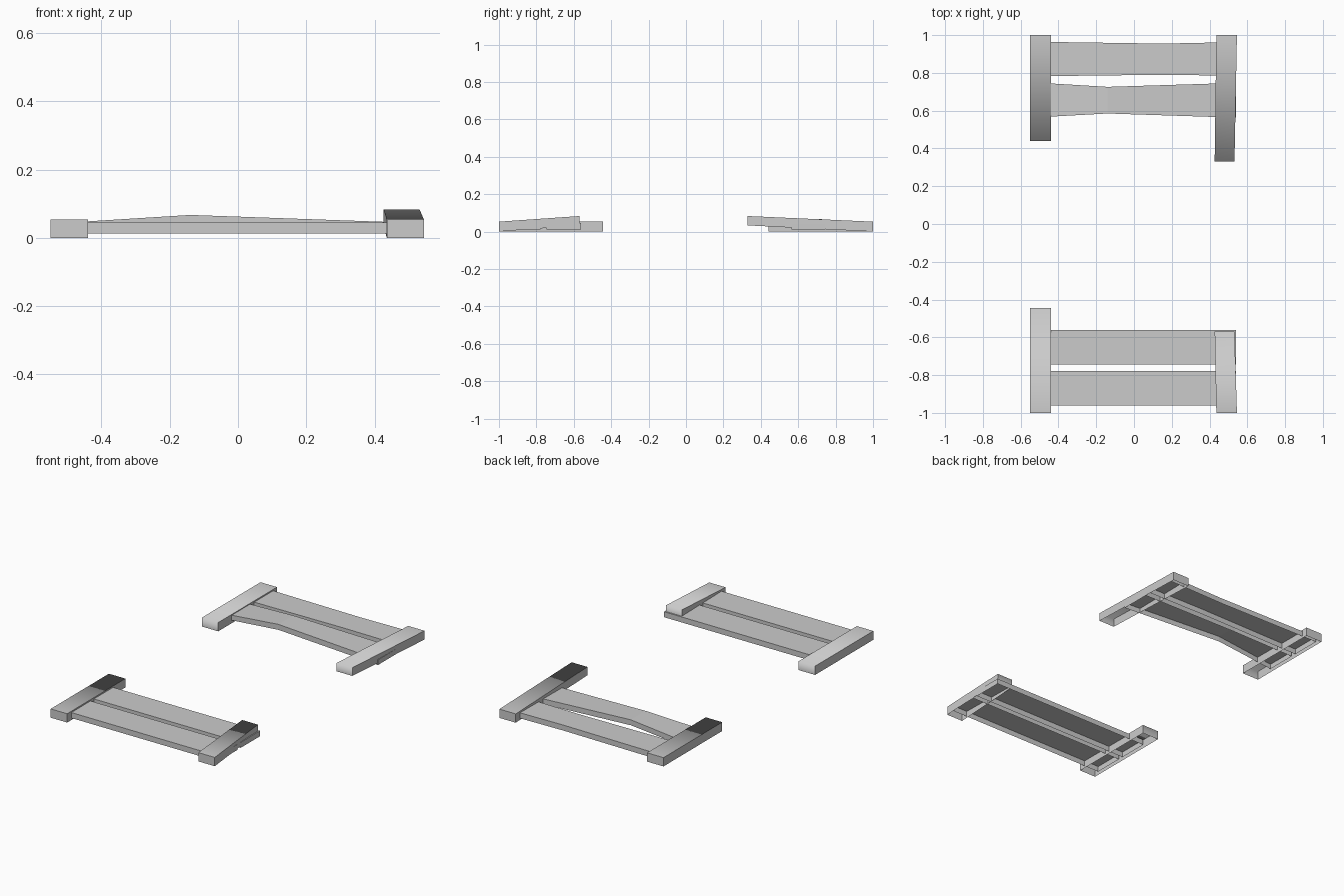
import bpy
import bmesh
from mathutils import Vector

cube = bpy.data.objects.get("Cube")
if cube:
    bpy.data.objects.remove(cube, do_unlink=True)

grey = bpy.data.materials.new("plain_grey")
grey.use_nodes = True
colour = (0.6, 0.6, 0.6, 1)
grey.diffuse_color = colour
grey.node_tree.nodes["Principled BSDF"].inputs["Base Color"].default_value = colour


def trough(name, sections, soft_end=False):
    """Open-bottomed beam lofted through four-corner sections
    (lower, upper, upper, lower); soft_end rounds the shading at the last end."""
    bm = bmesh.new()
    rings = [[bm.verts.new(Vector(p)) for p in s] for s in sections]
    for a, b in zip(rings, rings[1:]):
        for i in range(3):
            bm.faces.new((a[i], a[i + 1], b[i + 1], b[i]))
    bm.faces.new(rings[0])
    bm.faces.new(rings[-1][::-1])
    bmesh.ops.recalc_face_normals(bm, faces=bm.faces)
    # Make sure the top faces upward
    if max(bm.faces, key=lambda f: abs(f.normal.z)).normal.z < 0:
        bmesh.ops.reverse_faces(bm, faces=bm.faces)
    if soft_end:
        soft = set(rings[-1][1:3])
        for f in bm.faces:
            f.smooth = True
        for e in bm.edges:
            e.smooth = set(e.verts) == soft
    mesh = bpy.data.meshes.new(name)
    bm.to_mesh(mesh)
    bm.free()
    mesh.materials.append(grey)
    obj = bpy.data.objects.new(name, mesh)
    bpy.context.collection.objects.link(obj)
    return obj


def rail(name, stations):
    """Each station: x, near y, far y, low z, high z."""
    trough(name, [[(x, y0, z0), (x, y0, z1), (x, y1, z1), (x, y1, z0)]
                  for x, y0, y1, z0, z1 in stations])


def post(name, stations):
    """Each station: y, left x, right x, low z, high z; last one is the inner end."""
    trough(name, [[(x0, y, z0), (x0, y, z1), (x1, y, z1), (x1, y, z0)]
                  for y, x0, x1, z0, z1 in stations], soft_end=True)


LOW, HIGH, END = 0.012, 0.045, 0.54

# Straight rails of the front panel
for name, y in (("front_panel_outer_rail", -0.96), ("front_panel_inner_rail", -0.745)):
    rail(name, [(x, y, y + 0.183, LOW, HIGH) for x in (-END, END)])

# Rails of the back panel, the inner one bowed
rail("back_panel_outer_rail", [(-END, 0.782, 0.965, LOW, HIGH),
                               (0.15, 0.79, 0.955, LOW, HIGH),
                               (END, 0.785, 0.963, LOW, HIGH)])
rail("back_panel_inner_rail", [(-END, 0.563, 0.75, LOW, 0.042),
                               (-0.14, 0.585, 0.726, 0.034, 0.067),
                               (END, 0.563, 0.747, LOW, 0.043)])

# Flat posts on one side, tilted posts on the other
for panel, outer, flat_end, tilted_end in (("front", -1, -0.445, -0.57),
                                           ("back", 1, 0.44, 0.33)):
    post(panel + "_panel_flat_post", [(y, -0.55, -0.44, 0, 0.053)
                                      for y in (outer, flat_end)])
    post(panel + "_panel_tilted_post", [(outer, 0.436, 0.545, 0, 0.053),
                                        (tilted_end, 0.427, 0.532, 0.033, 0.083)])
